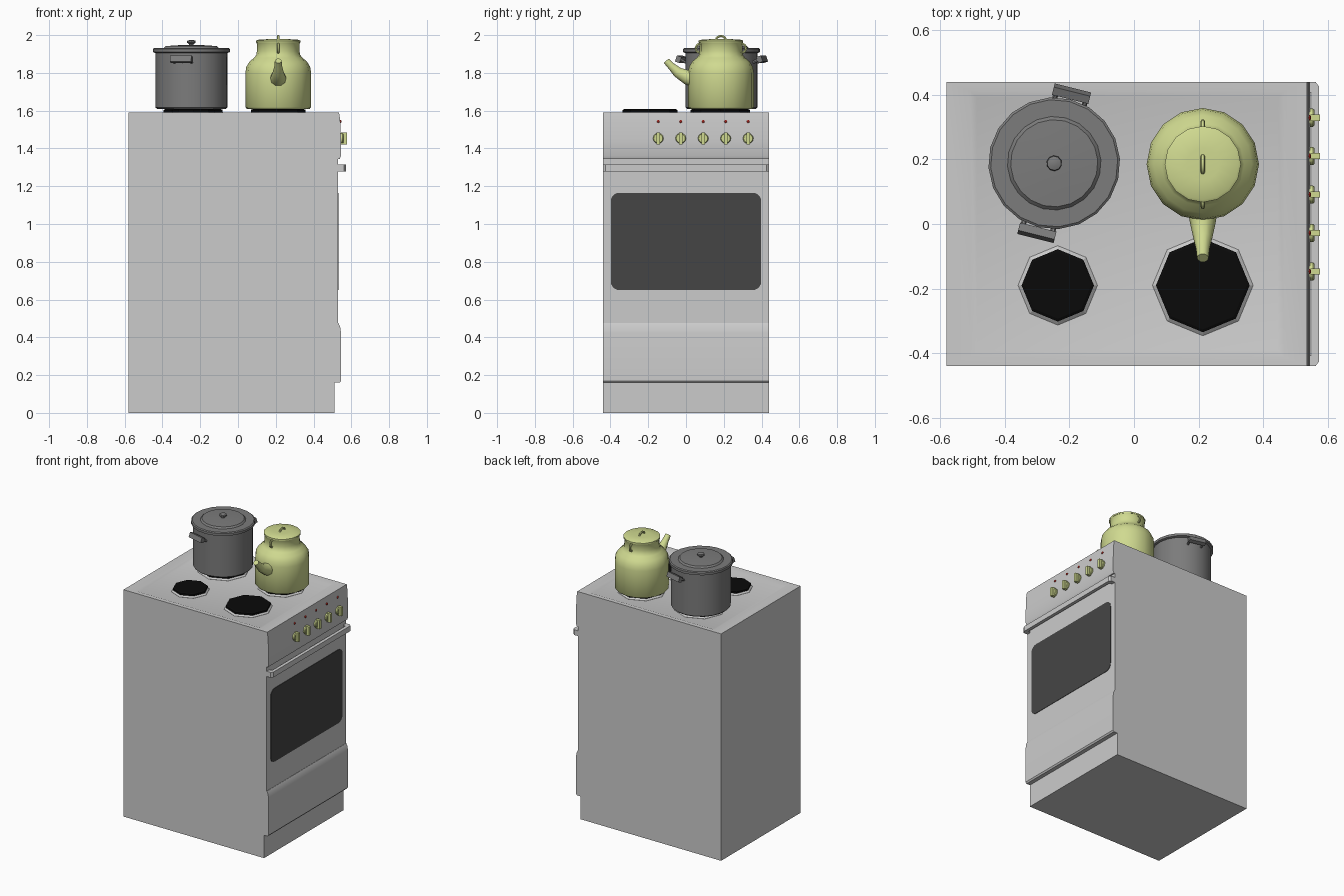
import bpy, bmesh, math
from mathutils import Vector, Matrix

if "Cube" in bpy.data.objects:
    bpy.data.objects.remove(bpy.data.objects["Cube"])


def material(name, r, g, b):
    m = bpy.data.materials.new(name)
    m.diffuse_color = (r, g, b, 1)
    m.use_nodes = True
    m.node_tree.nodes["Principled BSDF"].inputs["Base Color"].default_value = m.diffuse_color
    return m


GREEN = material("pale_green_enamel", 0.63, 0.70, 0.28)
DARK = material("dark_steel", 0.2, 0.2, 0.2)
GLASS = material("dark_glass", 0.06, 0.06, 0.06)
BLACK = material("black_iron", 0.003, 0.003, 0.003)
RED = material("red_lamp", 0.6, 0.03, 0.02)


def finish(bm, name, mat=None, angle=35):
    bmesh.ops.recalc_face_normals(bm, faces=bm.faces)
    me = bpy.data.meshes.new(name)
    bm.to_mesh(me)
    bm.free()
    ob = bpy.data.objects.new(name, me)
    bpy.context.collection.objects.link(ob)
    if mat:
        me.materials.append(mat)
    bpy.ops.object.select_all(action='DESELECT')
    ob.select_set(True)
    bpy.context.view_layer.objects.active = ob
    if angle:
        bpy.ops.object.shade_smooth_by_angle(angle=math.radians(angle))
    return ob


def prism(points, vec):
    bm = bmesh.new()
    face = bm.faces.new([bm.verts.new(p) for p in points])
    ext = bmesh.ops.extrude_face_region(bm, geom=[face])
    bmesh.ops.translate(bm, vec=Vector(vec),
                        verts=[v for v in ext["geom"] if isinstance(v, bmesh.types.BMVert)])
    bmesh.ops.recalc_face_normals(bm, faces=bm.faces)
    return bm


def lathe(name, profile, n, matrix, mat=None, angle=35):
    """Revolve (radius, height) points; both ends are capped."""
    bm = bmesh.new()
    rings = [[bm.verts.new(matrix @ Vector((r * math.cos(2 * math.pi * i / n),
                                            r * math.sin(2 * math.pi * i / n), z)))
              for i in range(n)] for r, z in profile]
    for a, b in zip(rings, rings[1:]):
        for i in range(n):
            j = (i + 1) % n
            bm.faces.new((a[i], a[j], b[j], b[i]))
    bm.faces.new(rings[0][::-1])
    bm.faces.new(rings[-1])
    return finish(bm, name, mat, angle)


def tube(name, pts, radii, mat, sides=1):
    cu = bpy.data.curves.new(name, 'CURVE')
    cu.dimensions = '3D'
    cu.bevel_depth = 1
    cu.bevel_resolution = sides
    cu.use_fill_caps = True
    sp = cu.splines.new('POLY')
    sp.points.add(len(pts) - 1)
    for p, co, r in zip(sp.points, pts, radii):
        p.co = (*co, 1)
        p.radius = r
    ob = bpy.data.objects.new(name, cu)
    bpy.context.collection.objects.link(ob)
    if mat:
        cu.materials.append(mat)
    bpy.ops.object.select_all(action='DESELECT')
    ob.select_set(True)
    bpy.context.view_layer.objects.active = ob
    bpy.ops.object.convert(target='MESH')
    bpy.ops.object.shade_smooth_by_angle(angle=math.radians(45))
    return ob


def box(name, size, matrix, mat=None):
    bm = bmesh.new()
    bmesh.ops.create_cube(bm, size=1, matrix=matrix @ Matrix.Diagonal((*size, 1)))
    return finish(bm, name, mat, None)


T = Matrix.Translation
W = 0.44

# Stove body: side profile with plinth, drawer, door and control panel
side = [(-0.58, 0), (0.51, 0), (0.51, 0.16), (0.538, 0.16), (0.546, 0.17), (0.546, 0.42),
        (0.541, 0.455), (0.532, 0.475), (0.53, 0.475), (0.53, 1.345), (0.539, 1.345),
        (0.545, 1.36), (0.545, 1.45), (0.541, 1.55), (0.535, 1.59), (-0.58, 1.59)]
bm = prism([(x, -W, z) for x, z in side], (0, 2 * W, 0))
top = max(bm.faces, key=lambda f: f.calc_center_median().z)
# Shallow recess in the cooktop
bmesh.ops.inset_individual(bm, faces=[top], thickness=0.04, depth=0)
bmesh.ops.scale(bm, vec=(0.92, 1, 1), verts=top.verts)
bmesh.ops.inset_individual(bm, faces=[top], thickness=0.03, depth=0)
bmesh.ops.translate(bm, vec=(0, 0, -0.008), verts=top.verts)
finish(bm, "stove_body", None, 35)

# Burners: eight-sided grey rings with black plates
for label, x, y, r in (("front_left", -0.236, -0.19, 0.123), ("front_right", 0.213, -0.19, 0.156),
                       ("rear_left", -0.238, 0.182, 0.168), ("rear_right", 0.213, 0.182, 0.156)):
    lathe("burner_ring_" + label, [(r, 1.575), (r, 1.583), (r - 0.011, 1.592), (r - 0.02, 1.592)],
          8, T((x, y, 0)), None, None)
    lathe("burner_plate_" + label, [(r - 0.011, 1.58), (r - 0.011, 1.604), (r - 0.02, 1.608)],
          8, T((x, y, 0)), BLACK, None)

# Oven window with rounded corners
pts = []
for cy, cz, a0 in ((0.353, 1.12, 0), (-0.353, 1.12, 90), (-0.353, 0.695, 180), (0.353, 0.695, 270)):
    for k in range(6):
        a = math.radians(a0 + 18 * k)
        pts.append((0.525, cy + 0.045 * math.cos(a), cz + 0.045 * math.sin(a)))
finish(prism(pts, (0.008, 0, 0)), "oven_window", GLASS, None)

# Oven door handle
half = [(0.525, W), (0.562, W), (0.573, 0.425)]
inner = [(0.55, 0.405), (0.525, 0.415)]
outline = half + [(x, -y) for x, y in half[::-1]] + [(x, -y) for x, y in inner[::-1]] + inner
finish(prism([(x, y, 1.278) for x, y in outline], (0, 0, 0.037)), "door_handle", None, None)

# Control knobs and indicator lamps
to_x = Matrix.Rotation(math.pi / 2, 4, 'Y')
for i in range(5):
    y = -0.147 + 0.119 * i
    lathe(f"knob_{i+1}", [(0.028, 0), (0.028, 0.012), (0.024, 0.017)], 12,
          T((0.542, y, 1.453)) @ to_x, GREEN)
    box(f"knob_grip_{i+1}", (0.03, 0.019, 0.062), T((0.561, y, 1.453)), GREEN)
    lathe(f"lamp_{i+1}", [(0.008, 0), (0.008, 0.005), (0.004, 0.008)], 8,
          T((0.54, y, 1.543)) @ to_x, RED)

# Stock pot, lid and knob
pot = T((-0.247, 0.188, 0)) @ Matrix.Rotation(math.radians(-14), 4, 'Z')
lathe("pot_body", [(0.18, 1.608), (0.191, 1.617), (0.191, 1.91)], 20, pot, DARK)
lathe("pot_lid", [(0.191, 1.905), (0.204, 1.91), (0.204, 1.927), (0.197, 1.932), (0.145, 1.932),
                  (0.135, 1.942), (0.06, 1.947)], 20, pot, DARK)
lathe("pot_lid_knob", [(0.012, 1.94), (0.013, 1.953), (0.024, 1.96), (0.022, 1.97), (0.01, 1.974)],
      10, pot, DARK)

# Pot handles: two legs and a tilted grip on opposite sides
for label, s in (("rear", 1), ("front", -1)):
    for k in (-1, 1):
        tube(f"pot_handle_leg_{label}_{k}",
             [pot @ Vector((k * 0.047, s * 0.183, 1.855)), pot @ Vector((k * 0.047, s * 0.197, 1.862)),
              pot @ Vector((k * 0.047, s * 0.222, 1.876))], [0.008] * 3, DARK)
    box(f"pot_handle_grip_{label}", (0.116, 0.026, 0.034),
        pot @ T((0, s * 0.222, 1.872)) @ Matrix.Rotation(s * 0.35, 4, 'X'), DARK)

# Kettle body and lid
kc = Vector((0.213, 0.185, 0))
lathe("kettle_body", [(0.165, 1.608), (0.174, 1.618), (0.174, 1.80), (0.169, 1.832), (0.152, 1.86),
                      (0.128, 1.88), (0.116, 1.895), (0.113, 1.915), (0.113, 1.955), (0.118, 1.963)],
      16, T(kc), GREEN, 50)
lathe("kettle_lid", [(0.118, 1.96), (0.118, 1.97), (0.11, 1.975), (0.05, 1.979)], 16, T(kc), GREEN)

# Kettle spout
tube("kettle_spout", [kc + Vector((0, y, z)) for y, z in
                      ((-0.13, 1.765), (-0.18, 1.777), (-0.23, 1.804), (-0.262, 1.835), (-0.29, 1.864))],
     [0.048, 0.04, 0.029, 0.021, 0.018], GREEN, 3)

# Small loops: lid grip and two side ears
for name, y, z, ry, rz in (("kettle_lid_loop", 0, 1.975, 0.025, 0.02),
                           ("kettle_ear_rear", 0.112, 1.93, 0.02, 0.023),
                           ("kettle_ear_front", -0.112, 1.93, 0.02, 0.023)):
    a0 = {0: 0, 1: -90, -1: 90}[(y > 0) - (y < 0)]
    loop = [kc + Vector((0, y + ry * math.cos(math.radians(a0 + 22.5 * k)),
                         z + rz * math.sin(math.radians(a0 + 22.5 * k)))) for k in range(9)]
    tube(name, loop, [0.007] * 9, GREEN)
